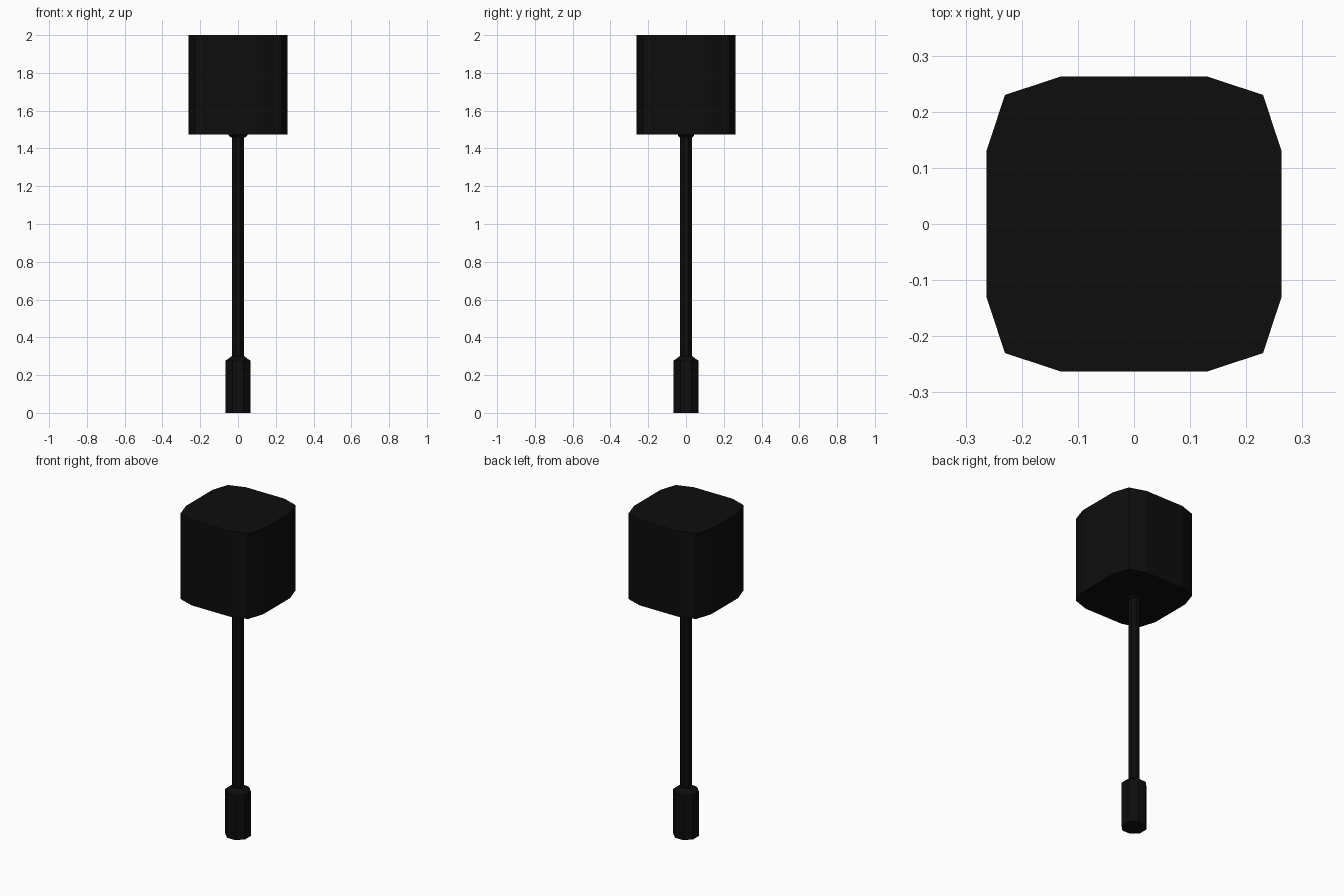
import bpy, bmesh, math

if "Cube" in bpy.data.objects:
    bpy.data.objects.remove(bpy.data.objects["Cube"])

black = bpy.data.materials.new("black")
black.diffuse_color = (0.004, 0.004, 0.004, 1)
black.use_nodes = True
black.node_tree.nodes["Principled BSDF"].inputs["Base Color"].default_value = black.diffuse_color


def ring(radius, sides, offset=0.0):
    """Regular polygon outline; offset is in fractions of one side."""
    return [(radius * math.cos(2 * math.pi * (i + offset) / sides),
             radius * math.sin(2 * math.pi * (i + offset) / sides)) for i in range(sides)]


def loft(name, sections):
    """Capped solid through (z, outline) sections with equal point counts."""
    bm = bmesh.new()
    loops = [[bm.verts.new((x, y, z)) for x, y in outline] for z, outline in sections]
    n = len(loops[0])
    for lo, hi in zip(loops, loops[1:]):
        for i in range(n):
            j = (i + 1) % n
            bm.faces.new((lo[i], lo[j], hi[j], hi[i]))
    bm.faces.new(loops[0][::-1])
    bm.faces.new(loops[-1])
    mesh = bpy.data.meshes.new(name)
    bm.to_mesh(mesh)
    bm.free()
    mesh.materials.append(black)
    obj = bpy.data.objects.new(name, mesh)
    bpy.context.collection.objects.link(obj)
    return obj


# Grip with a chamfered top
loft("handle", [(0, ring(0.073, 8, 0.5)), (0.275, ring(0.073, 8, 0.5)),
                (0.30, ring(0.036, 8, 0.5))])

# Thin shaft
loft("shaft", [(0.28, ring(0.033, 8, 0.5)), (1.477, ring(0.033, 8, 0.5))])

# Hexagonal collar flaring out under the head
loft("collar", [(1.457, ring(0.037, 6)), (1.468, ring(0.049, 6)), (1.478, ring(0.049, 6))])

# Head: square block with bulging sides, one quarter rotated four times
quarter = [(0.263, -0.13), (0.263, 0.13), (0.23, 0.23)]
outline = []
for k in range(4):
    c, s = round(math.cos(k * math.pi / 2)), round(math.sin(k * math.pi / 2))
    outline += [(c * x - s * y, s * x + c * y) for x, y in quarter]
loft("head", [(1.475, outline), (2.0, outline)])
